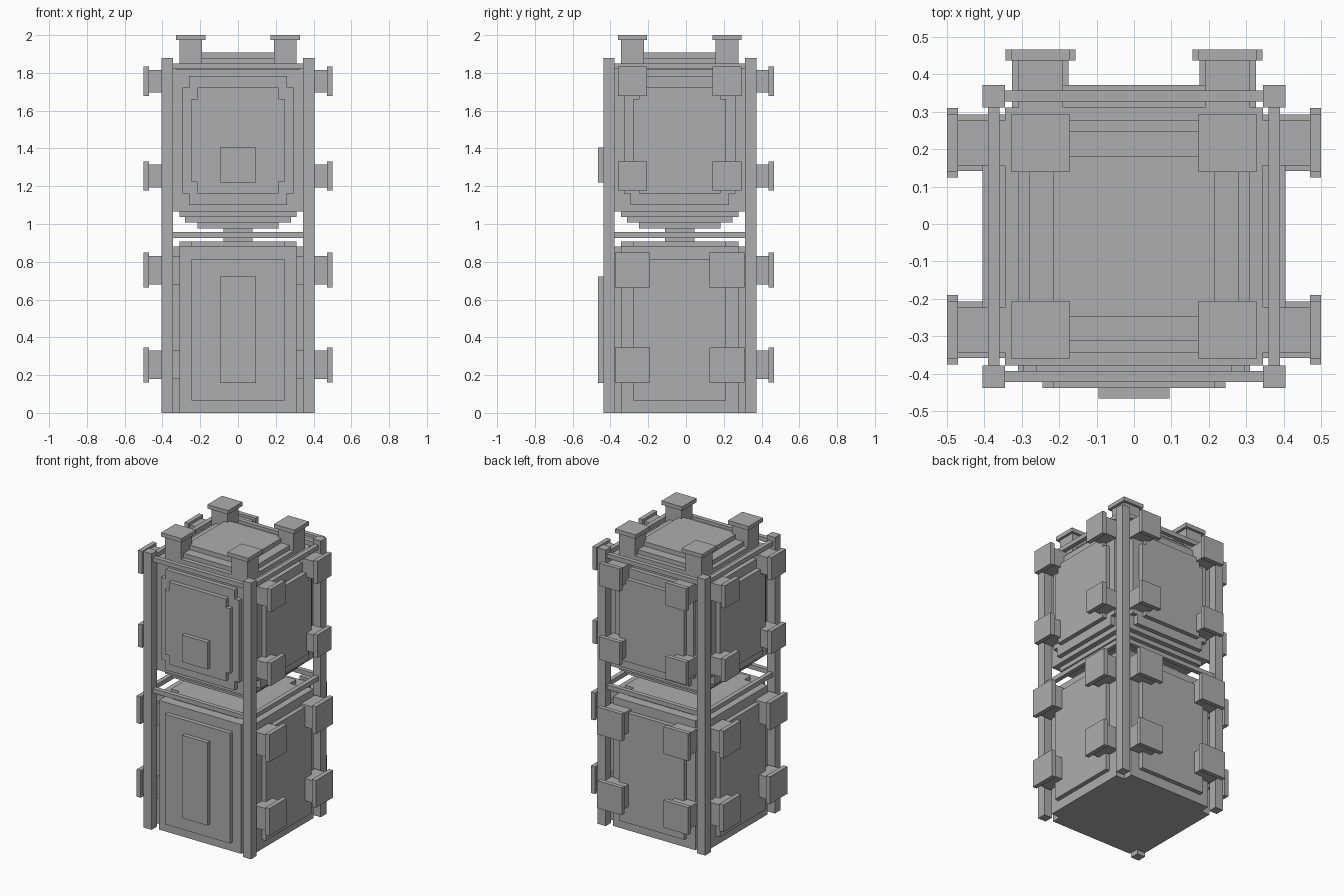
import bpy
import bmesh
from mathutils import Matrix, Vector

cube = bpy.data.objects.get("Cube")
if cube:
    bpy.data.objects.remove(cube, do_unlink=True)

CY = -0.033          # depth centre of the frame
UP = 1.4425          # height centre of the upper block
LOW = 0.44           # height centre of the lower block

grey = bpy.data.materials.new("plain grey")
grey.use_nodes = True
COLOUR = (0.42, 0.42, 0.42, 1)
grey.diffuse_color = COLOUR
grey.node_tree.nodes["Principled BSDF"].inputs["Base Color"].default_value = COLOUR


def build(name, boxes):
    """Make one object from (centre, half size) boxes set around the frame axis."""
    bm = bmesh.new()
    for centre, half in boxes:
        place = Matrix.Translation(Vector(centre) + Vector((0, CY, 0)))
        size = Matrix.Diagonal((*[2 * h for h in half], 1))
        bmesh.ops.create_cube(bm, size=1, matrix=place @ size)
    mesh = bpy.data.meshes.new(name)
    bm.to_mesh(mesh)
    bm.free()
    mesh.materials.append(grey)
    obj = bpy.data.objects.new(name, mesh)
    bpy.context.collection.objects.link(obj)
    return obj


def side_box(side, across, z, width, height, inner, outer):
    """Box standing out from one side of a block, from inner to outer distance."""
    mid, deep = (inner + outer) / 2, (outer - inner) / 2
    sx, sy = SIDES[side]
    if sx:
        return (sx * mid, across, z), (deep, width, height)
    return (across, sy * mid, z), (width, deep, height)


SIDES = {"left": (1, 0), "right": (-1, 0), "front": (0, -1), "back": (0, 1)}
SIGNS = (-1, 1)

# Corner posts and the rails between them
build("corner_posts", [((sx * 0.375, sy * 0.375, 0.94), (0.03, 0.03, 0.94))
                       for sx in SIGNS for sy in SIGNS])
for name, z in (("middle_rails", 0.942), ("top_rails", 1.835)):
    build(name, [side_box(s, 0, z, 0.345, 0.015, 0.36, 0.39) for s in SIDES])

# Lower block with notched corners and notched lid
build("lower_block", [((0, 0, LOW), (0.375, 0.31, LOW)),
                      ((0, 0, LOW), (0.31, 0.375, LOW))])
build("lower_lid", [((0, 0, 0.89), (0.31, 0.245, 0.018)),
                    ((0, 0, 0.89), (0.245, 0.31, 0.018))])

# Upper block with stepped plates above and below
build("upper_block", [((0, 0, UP), (0.345, 0.345, 0.375))])
build("upper_steps", [((0, 0, UP), (w, w, h))
                      for w, h in ((0.31, 0.405), (0.28, 0.435), (0.215, 0.466))])
build("connector", [((0, 0, 0.94), (0.078, 0.078, 0.05))])

# Raised panels on all sides, the upper ones with notched corners
for s in SIDES:
    build(s + "_lower_panel", [side_box(s, 0, LOW, 0.245, 0.375, 0.36, 0.405)])
    build(s + "_upper_panel", [
        side_box(s, 0, UP, 0.295, 0.28, 0.33, 0.375),
        side_box(s, 0, UP, 0.26, 0.342, 0.33, 0.375),
        side_box(s, 0, UP, 0.245, 0.22, 0.33, 0.405),
        side_box(s, 0, UP, 0.215, 0.28, 0.33, 0.405)])

# Front plates
build("lower_front_plate", [side_box("front", 0, LOW, 0.095, 0.282, 0.39, 0.433)])
build("upper_front_plate", [side_box("front", 0, 1.313, 0.095, 0.092, 0.39, 0.433)])

# Capped studs on the left, right and back
for level, z, cap in (("lower", 0.505, 0.093), ("upper", 1.505, 0.0775)):
    stem = cap - 0.0175
    for s in ("left", "right", "back"):
        boxes = []
        for a in SIGNS:
            for b in SIGNS:
                spot = (s, a * 0.25, z + b * 0.251)
                boxes.append(side_box(*spot, stem, stem, 0.31, 0.48))
                boxes.append(side_box(*spot, cap, cap, 0.47, 0.5))
        build(f"{s}_{level}_studs", boxes)

# Capped studs on top
boxes = []
for a in SIGNS:
    for b in SIGNS:
        boxes.append(((a * 0.25, b * 0.25, 1.895), (0.06, 0.06, 0.085)))
        boxes.append(((a * 0.25, b * 0.25, 1.9865), (0.0775, 0.0775, 0.0135)))
build("top_studs", boxes)
